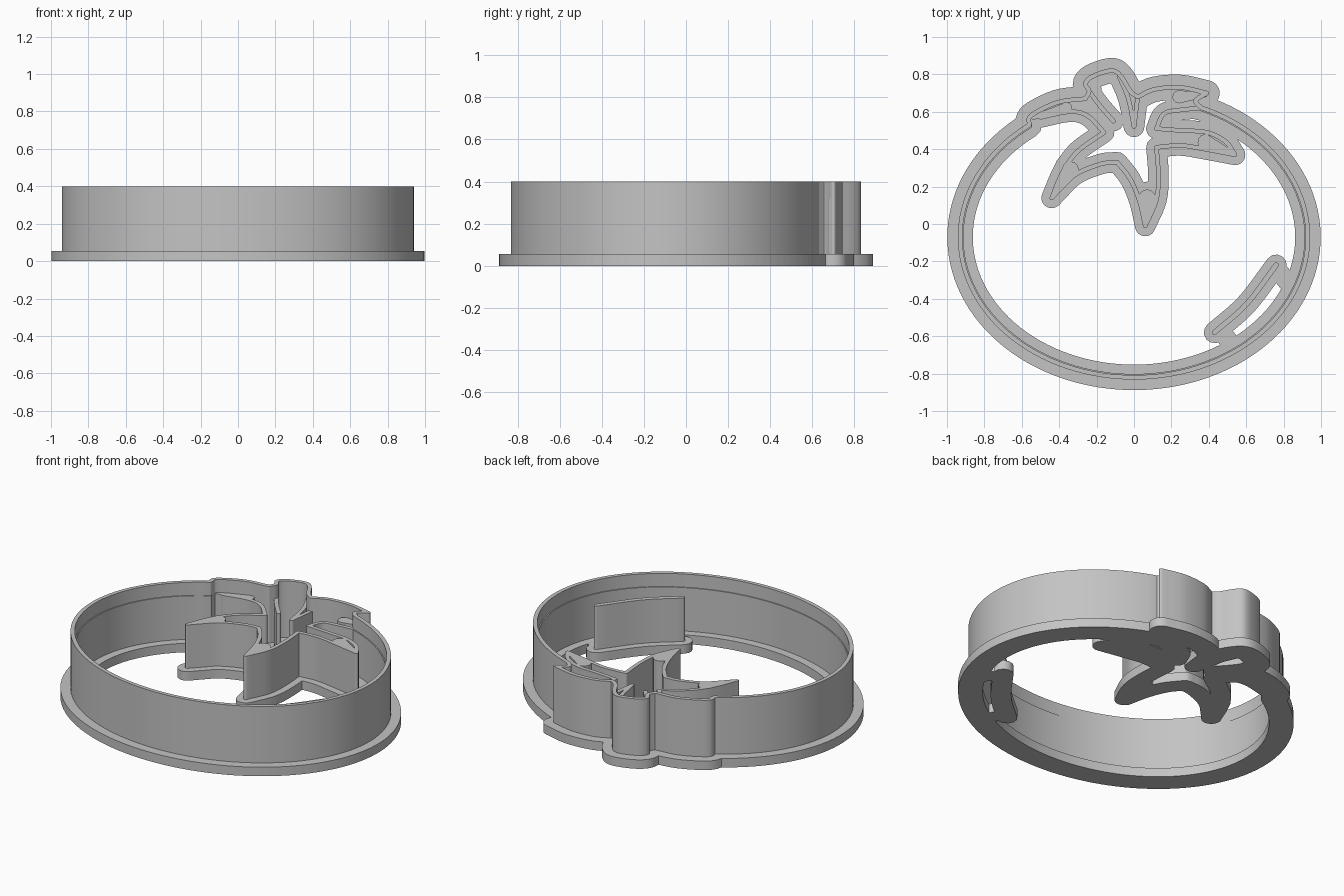
import bpy, bmesh
from math import sin, cos, pi, radians, atan2
from mathutils import Vector
from mathutils.geometry import delaunay_2d_cdt, intersect_point_line

cube = bpy.data.objects.get("Cube")
if cube:
    bpy.data.objects.remove(cube)

BASE_TOP, INNER_TOP, BLADE_TOP = 0.055, 0.32, 0.4
THIN = 0.012

grey = bpy.data.materials.new("plain grey")
grey.use_nodes = True
grey.diffuse_color = (0.55, 0.55, 0.55, 1)
grey.node_tree.nodes["Principled BSDF"].inputs["Base Color"].default_value = grey.diffuse_color


def smooth(points, steps=5):
    """Catmull-Rom path through points given in hundredths."""
    p = [Vector(q) / 100 for q in points]
    if len(p) < 3:
        return p
    p = [2 * p[0] - p[1]] + p + [2 * p[-1] - p[-2]]
    path = []
    for a, b, c, d in zip(p, p[1:], p[2:], p[3:]):
        for i in range(steps):
            t = i / steps
            path.append(0.5 * (2 * b + (c - a) * t + (2 * a - 5 * b + 4 * c - d) * t ** 2
                               + (3 * b - a - 3 * c + d) * t ** 3))
    return path + [p[-2]]


def ellipse(a, b, start, end, count=100):
    angles = [radians(start + (end - start) * i / count) for i in range(count + 1)]
    return [Vector((a * cos(t), b * sin(t) - 0.07)) for t in angles]


def stroke(path, r0=THIN, r1=None):
    """A path paired with a radius that runs from r0 to r1."""
    r1 = r0 if r1 is None else r1
    n = len(path) - 1
    return [(q, r0 + (r1 - r0) * i / n) for i, q in enumerate(path)]


def widen(line, extra):
    return [(q, r + extra) for q, r in line]


def capsule(a, ra, b, rb, caps=6):
    """Round-ended outline of one segment of a stroke."""
    turn = atan2(b.y - a.y, b.x - a.x) - pi / 2
    outline = []
    for centre, r, first in ((b, rb, 0), (a, ra, pi)):
        for i in range(caps + 1):
            t = turn + first + pi * i / caps
            outline.append(centre + r * Vector((cos(t), sin(t))))
    return outline


def covered(x, y, segments):
    """True where the point lies within any stroke segment."""
    for x0, x1, y0, y1, a, ra, b, rb in segments:
        if x0 < x < x1 and y0 < y < y1:
            p = Vector((x, y))
            near, t = intersect_point_line(p, a, b)
            t = min(max(t, 0), 1)
            if (p - a.lerp(b, t)).length < ra + (rb - ra) * t:
                return True
    return False


def build(name, lines, bottom, top):
    """Merge strokes into one flat region with its holes, then extrude it."""
    verts, edges, segments = [], [], []
    for line in lines:
        for (a, ra), (b, rb) in zip(line, line[1:]):
            outline = capsule(a, ra, b, rb)
            n, k = len(verts), len(outline)
            edges += [(n + i, n + (i + 1) % k) for i in range(k)]
            verts += outline
            xs, ys = [p.x for p in outline], [p.y for p in outline]
            segments.append((min(xs), max(xs), min(ys), max(ys), a, ra, b, rb))
    pts, _, tris, *_ = delaunay_2d_cdt(verts, edges, [], 0, 1e-5)
    bm = bmesh.new()
    vs = [bm.verts.new((p.x, p.y, bottom)) for p in pts]
    for tri in tris:
        mid = sum((pts[i] for i in tri), Vector((0, 0))) / 3
        if covered(mid.x, mid.y, segments):
            bm.faces.new([vs[i] for i in tri])
    bmesh.ops.delete(bm, geom=[v for v in bm.verts if not v.link_faces], context='VERTS')
    bmesh.ops.remove_doubles(bm, verts=bm.verts[:], dist=0.0008)
    grown = bmesh.ops.extrude_face_region(bm, geom=bm.faces[:], use_keep_orig=True)
    for v in grown["geom"]:
        if isinstance(v, bmesh.types.BMVert):
            v.co.z = top
    bmesh.ops.recalc_face_normals(bm, faces=bm.faces[:])
    mesh = bpy.data.meshes.new(name)
    bm.to_mesh(mesh)
    bm.free()
    mesh.materials.append(grey)
    obj = bpy.data.objects.new(name, mesh)
    bpy.context.collection.objects.link(obj)
    bpy.ops.object.select_all(action='DESELECT')
    obj.select_set(True)
    bpy.context.view_layer.objects.active = obj
    bpy.ops.object.shade_smooth_by_angle(angle=radians(32))


# Outer cutting line: round fruit body plus the leaf tops at the back
body = ellipse(0.93, 0.75, 127, 427)
leaf_tops = [
    [(-56, 53), (-55, 58), (-41, 65), (-26, 67)],
    [(-26, 67), (-24, 71), (-26, 75), (-22, 79), (-12, 82), (-7, 79), (-2, 71), (2, 68)],
    [(2, 68), (11, 72), (25, 73), (39, 70)],
    [(39, 70), (33, 66), (36, 62)],
]
blade = [stroke(body)] + [stroke(smooth(s)) for s in leaf_tops]

# Inner leaf lines, split at the sharp tips
leaf_lines = [
    [(-50, 57), (-35, 60), (-25, 58), (-16, 49)],
    [(-16, 49), (-30, 39), (-38, 28), (-44, 14)],
    [(-44, 14), (-32, 26), (-18, 32), (-9, 33)],
    [(-9, 33), (-2, 24), (3, 12), (6, -1)],
    [(6, -1), (12, 13), (13, 27), (12, 41)],
    [(12, 41), (25, 42), (38, 40), (54, 37)],
    [(54, 37), (49, 44), (39, 49), (25, 50), (12, 51)],
    [(12, 51), (16, 59), (25, 61), (36, 62)],
    [(-24, 71), (-18, 63), (-11, 55)],
    [(-8, 79), (-3, 67), (0, 52)],
    [(2, 68), (1, 60), (0, 52)],
]
leaves = [stroke(smooth(s)) for s in leaf_lines]

# Solid wedges where two leaf lines meet
for path, r in (([(-44, 14), (-34, 29)], 0.045), ([(6, -1), (7, 14)], 0.045),
                ([(54, 37), (38, 44)], 0.04), ([(-54, 57), (-36, 62)], 0.03),
                ([(38, 69), (24, 68)], 0.035)):
    leaves.append(stroke(smooth(path), THIN, r))

# Shine mark and its two bridges to the rim
shine = stroke(smooth([(43, -58), (60, -43), (76, -22)]), 0.014)
bridges = [stroke(smooth(s), 0.05) for s in ([(78, -26), (86, -36)], [(48, -59), (54, -67)])]

flange = [widen(s, 0.056) for s in blade] + [widen(s, 0.043) for s in leaves + [shine]] + bridges
build("base_flange", flange, 0, BASE_TOP)
build("outer_blade", blade, BASE_TOP, BLADE_TOP)
build("inner_ledge", [stroke(ellipse(0.924, 0.744, 127, 427))], BASE_TOP, INNER_TOP)
build("leaf_walls", leaves, BASE_TOP, INNER_TOP)
build("shine_wall", [shine], BASE_TOP, INNER_TOP)
